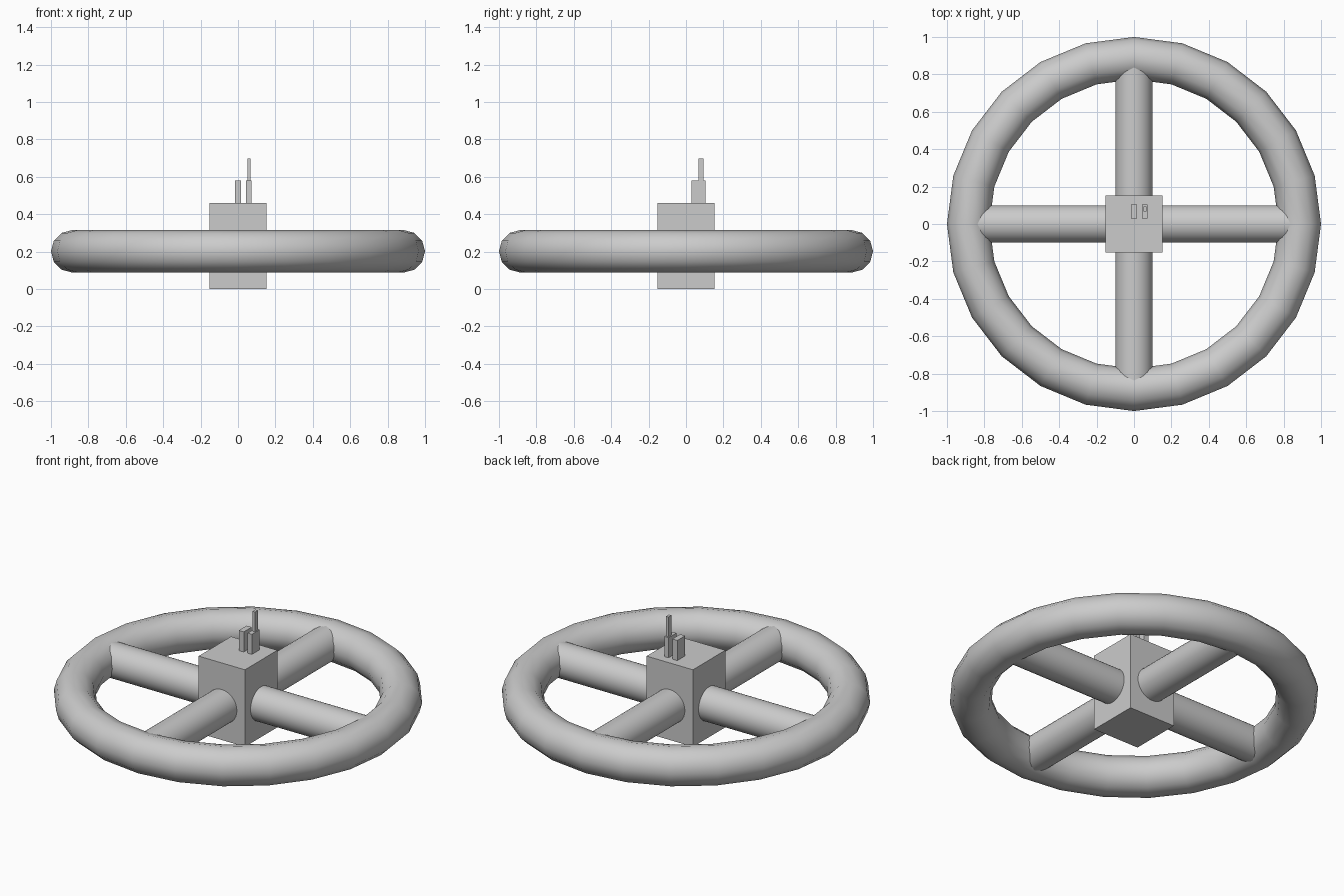
import bpy
from math import radians

if "Cube" in bpy.data.objects:
    bpy.data.objects.remove(bpy.data.objects["Cube"])

Z = 0.2015  # height of the ring's centre plane


def smooth(obj, angle):
    bpy.ops.object.select_all(action='DESELECT')
    obj.select_set(True)
    bpy.context.view_layer.objects.active = obj
    bpy.ops.object.shade_smooth_by_angle(angle=radians(angle))


def box(name, x0, x1, y0, y1, z0, z1):
    bpy.ops.mesh.primitive_cube_add(
        size=1, location=((x0 + x1) / 2, (y0 + y1) / 2, (z0 + z1) / 2))
    obj = bpy.context.object
    obj.name = name
    obj.scale = (x1 - x0, y1 - y0, z1 - z0)
    bpy.ops.object.transform_apply(location=False, rotation=False, scale=True)


# Outer ring
bpy.ops.mesh.primitive_torus_add(
    major_segments=24, minor_segments=12,
    major_radius=0.8865, minor_radius=0.1135, location=(0, 0, Z))
ring = bpy.context.object
ring.name = "outer_ring"
smooth(ring, 40)

# Crossing spokes
for name, rot in (("spoke_x", (0, radians(90), 0)), ("spoke_y", (radians(90), 0, 0))):
    bpy.ops.mesh.primitive_cylinder_add(
        vertices=32, radius=0.1, depth=1.7, location=(0, 0, Z), rotation=rot)
    spoke = bpy.context.object
    spoke.name = name
    smooth(spoke, 40)

# Central hub
box("hub", -0.153, 0.153, -0.153, 0.153, 0, 0.46)

# Small posts and antenna on the hub
box("left_post", -0.016, 0.017, 0.03, 0.105, 0.45, 0.58)
box("right_post", 0.043, 0.071, 0.03, 0.103, 0.45, 0.58)
box("antenna", 0.05, 0.066, 0.066, 0.093, 0.57, 0.698)
